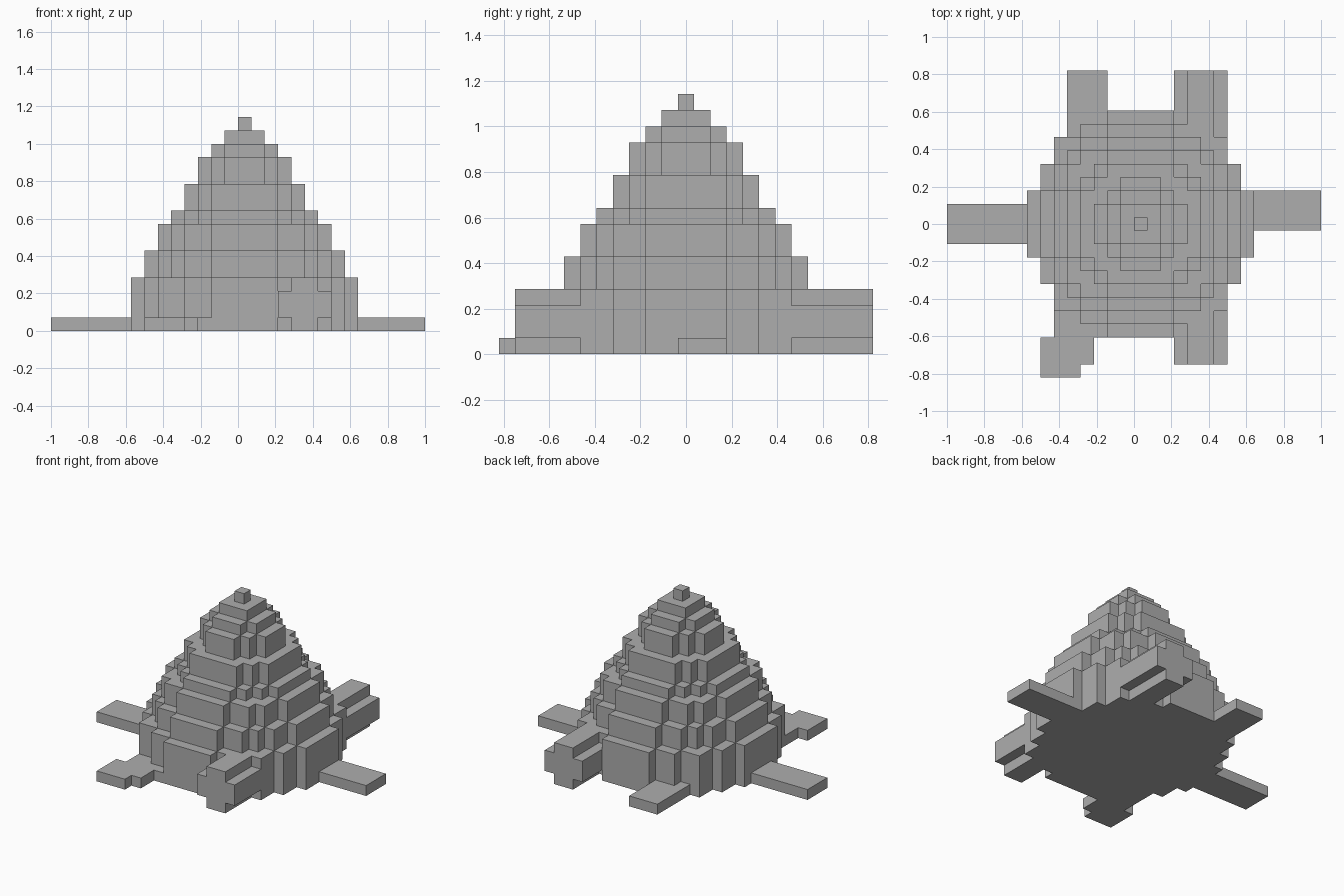
import bpy
import bmesh

cube = bpy.data.objects.get("Cube")
if cube:
    bpy.data.objects.remove(cube, do_unlink=True)

U = 2 / 28  # edge of one block

# One plain material
stone = bpy.data.materials.new("plain_grey")
stone.use_nodes = True
GREY = (0.42, 0.42, 0.42, 1)
stone.diffuse_color = GREY
bsdf = stone.node_tree.nodes["Principled BSDF"]
bsdf.inputs["Base Color"].default_value = GREY
bsdf.inputs["Roughness"].default_value = 0.8


def disc(radius, z):
    """Blocks of a round layer centred on the peak."""
    span = range(-radius, radius + 1)
    return {(x, y, z) for x in span for y in span
            if x * x + y * y <= (radius + 0.5) ** 2}


def box(xs, ys, zs):
    """Blocks in inclusive ranges."""
    return {(x, y, z)
            for x in range(xs[0], xs[1] + 1)
            for y in range(ys[0], ys[1] + 1)
            for z in range(zs[0], zs[1] + 1)}


def log(ys):
    """Thick rounded limb running front to back."""
    return box((3, 6), ys, (1, 2)) | box((4, 5), ys, (0, 3))


# Stepped mound: (radius, number of layers) from the ground up
mound = set()
level = 0
for radius, count in ((8, 4), (7, 2), (6, 2), (5, 1), (4, 2),
                      (3, 2), (2, 1), (1, 1), (0, 1)):
    for _ in range(count):
        mound |= disc(radius, level)
        level += 1

# Limbs spreading from the base
parts = {
    "stepped_mound": mound,
    "right_flat_arm": box((-14, -6), (-1, 1), (0, 0)),
    "left_flat_arm": box((6, 13), (0, 2), (0, 0)),
    "back_flat_leg": box((-5, -3), (5, 11), (0, 0)),
    "front_bent_leg": (box((-7, -5), (-11, -11), (0, 0))
                       | box((-7, -4), (-10, -9), (0, 0))
                       | box((-6, -3), (-8, -6), (0, 0))),
    "back_thick_leg": log((4, 11)),
    "front_thick_leg": log((-10, -4)),
}
for name in parts:
    if name != "stepped_mound":
        parts[name] = parts[name] - mound
solid = set().union(*parts.values())


def build(name, cells):
    """Skin the exposed sides of the blocks and merge flat areas."""
    bm = bmesh.new()
    corners = {}

    def vert(p):
        if p not in corners:
            corners[p] = bm.verts.new((p[0] * U, (p[1] - 0.5) * U, p[2] * U))
        return corners[p]

    for cell in sorted(cells):
        for axis in range(3):
            a, b = (axis + 1) % 3, (axis + 2) % 3
            for side in (0, 1):
                near = list(cell)
                near[axis] += 2 * side - 1
                if tuple(near) in solid:
                    continue
                ring = []
                for da, db in ((0, 0), (1, 0), (1, 1), (0, 1)):
                    p = list(cell)
                    p[axis] += side
                    p[a] += da
                    p[b] += db
                    ring.append(vert(tuple(p)))
                bm.faces.new(ring if side else ring[::-1])
    bmesh.ops.dissolve_limit(bm, angle_limit=0.02,
                             verts=bm.verts[:], edges=bm.edges[:])
    mesh = bpy.data.meshes.new(name)
    bm.to_mesh(mesh)
    bm.free()
    mesh.materials.append(stone)
    obj = bpy.data.objects.new(name, mesh)
    bpy.context.collection.objects.link(obj)


for name, cells in parts.items():
    build(name, cells)
